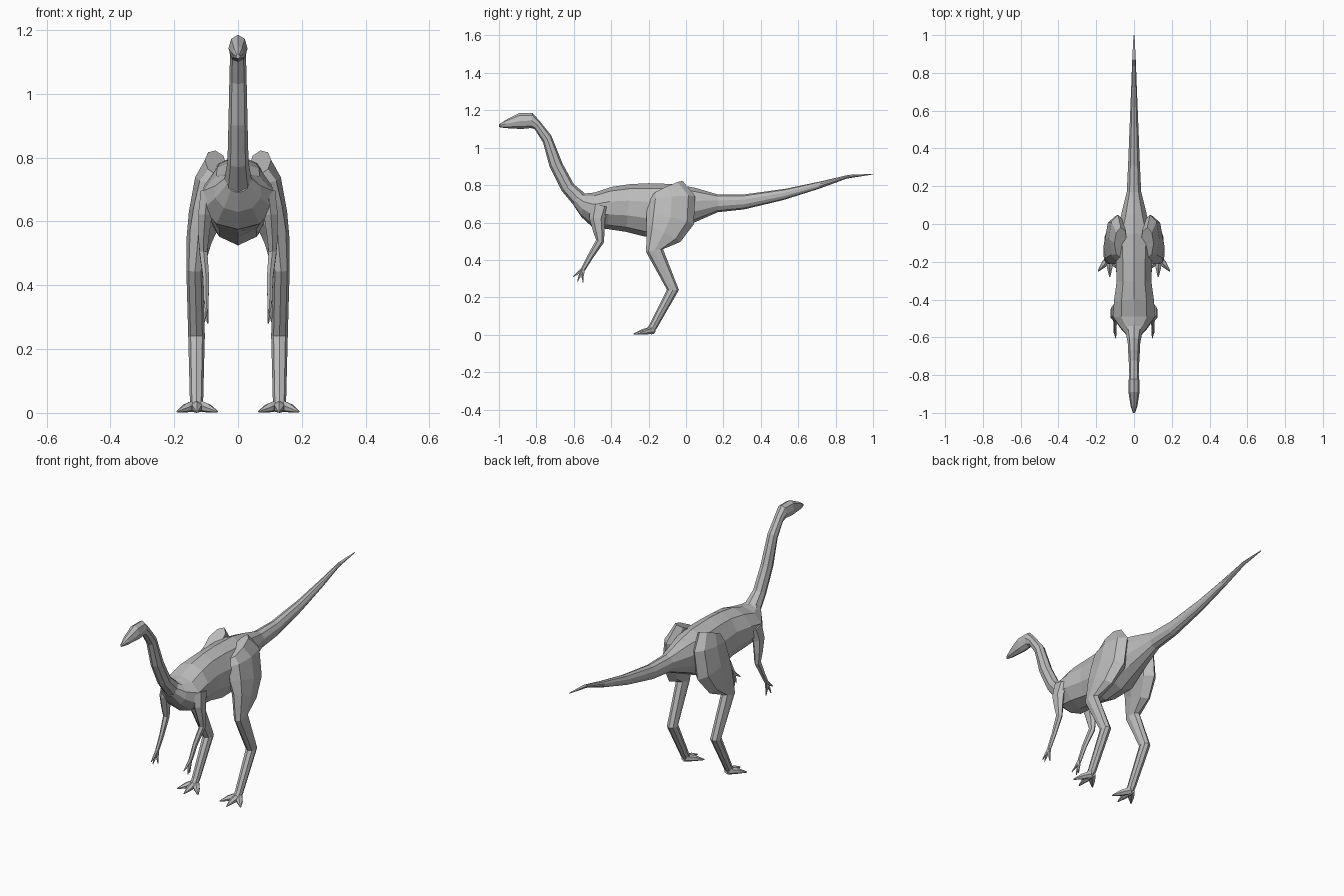
import bpy
from math import cos, sin, pi
from mathutils import Vector

cube = bpy.data.objects.get("Cube")
if cube:
    bpy.data.objects.remove(cube, do_unlink=True)

skin = bpy.data.materials.new("grey skin")
skin.use_nodes = True
grey = (0.5, 0.5, 0.5, 1)
skin.diffuse_color = grey
skin.node_tree.nodes["Principled BSDF"].inputs["Base Color"].default_value = grey


def skin_rings(name, rings, mirrored):
    """Bridge a list of equally sized rings into one closed, flat-shaded part."""
    n = len(rings[0])
    points = [p for ring in rings for p in ring]
    faces = [tuple(range(n)), tuple(reversed(range(len(points) - n, len(points))))]
    for r in range(len(rings) - 1):
        for i in range(n):
            j = (i + 1) % n
            faces.append((r * n + i, r * n + n + i, r * n + n + j, r * n + j))
    mesh = bpy.data.meshes.new(name)
    mesh.from_pydata(points, [], faces)
    mesh.materials.append(skin)
    obj = bpy.data.objects.new(name, mesh)
    bpy.context.scene.collection.objects.link(obj)
    # Make all normals point outwards
    bpy.context.view_layer.objects.active = obj
    bpy.ops.object.mode_set(mode='EDIT')
    bpy.ops.mesh.select_all(action='SELECT')
    bpy.ops.mesh.normals_make_consistent(inside=False)
    bpy.ops.object.mode_set(mode='OBJECT')
    if mirrored:
        obj.modifiers.new("other side", 'MIRROR')
    return obj


def ellipse(centre, side, up, sides):
    return [centre + side * sin(2 * pi * i / sides) + up * cos(2 * pi * i / sides)
            for i in range(sides)]


def spine(name, sections, sides=10):
    """Loft from (back point, belly point, half width) sections on the midline."""
    rings = []
    for ty, tz, by, bz, width in sections:
        top, bottom = Vector((0, ty, tz)), Vector((0, by, bz))
        rings.append(ellipse((top + bottom) / 2, Vector((width, 0, 0)),
                             (top - bottom) / 2, sides))
    return skin_rings(name, rings, False)


def limb(name, joints, sides=6):
    """Loft along (x, y, z, half width, half depth) joints, mirrored to both sides."""
    centres = [Vector(j[:3]) for j in joints]
    rings = []
    for k, (centre, joint) in enumerate(zip(centres, joints)):
        before, after = centres[max(k - 1, 0)], centres[min(k + 1, len(joints) - 1)]
        along = (after - before).normalized()
        depth = along.cross(Vector((1, 0, 0))).normalized()
        side = depth.cross(along)
        rings.append(ellipse(centre, side * joint[3], depth * joint[4], sides))
    return skin_rings(name, rings, True)


# Head and neck, running from the snout to inside the shoulders
spine("head_and_neck", [
    (-1, 1.125, -1, 1.11, .006),
    (-.96, 1.15, -.97, 1.105, .018),
    (-.89, 1.185, -.88, 1.1, .03),
    (-.82, 1.185, -.83, 1.105, .028),
    (-.78, 1.14, -.81, 1.1, .025),
    (-.72, 1.065, -.765, 1.03, .027),
    (-.66, .915, -.73, .9, .03),
    (-.6, .805, -.665, .77, .033),
    (-.54, .755, -.59, .68, .045),
    (-.48, .75, -.52, .6, .05),
], sides=8)

# Torso from the chest to the hips, then the tail
spine("torso_and_tail", [
    (-.58, .765, -.6, .69, .037),
    (-.54, .755, -.56, .63, .075),
    (-.49, .76, -.5, .575, .115),
    (-.4, .79, -.42, .565, .112),
    (-.3, .805, -.32, .55, .097),
    (-.2, .81, -.22, .525, .1),
    (-.05, .805, -.1, .535, .11),
    (.05, .785, .01, .585, .075),
    (.17, .75, .17, .655, .04),
    (.31, .75, .31, .67, .033),
    (.53, .78, .52, .72, .024),
    (.72, .82, .71, .78, .016),
    (.87, .855, .86, .835, .01),
    (1, .86, 1, .857, .003),
])

# Broad thighs that narrow through the knee into the shins and ankles
limb("legs", [
    (.07, -.1, .785, .035, .09),
    (.085, -.075, .73, .05, .125),
    (.1, -.085, .62, .055, .13),
    (.122, -.12, .54, .04, .1),
    (.135, -.168, .45, .027, .046),
    (.13, -.07, .24, .026, .032),
    (.13, -.175, .045, .021, .022),
    (.13, -.2, .012, .02, .02),
], sides=8)

# Three spread toes on each foot
for label, x, y in (("inner", .065, -.25), ("middle", .128, -.28), ("outer", .19, -.25)):
    limb(label + "_toes", [
        (.13, -.175, .025, .018, .02),
        (.13 + (x - .13) * .5, -.18 + (y + .18) * .5, .016, .017, .015),
        (x, y, .004, .003, .003),
    ])

# Shoulder muscles, arms and fingers
limb("arms", [
    (.095, -.46, .69, .025, .05),
    (.103, -.475, .62, .025, .042),
    (.108, -.465, .55, .019, .03),
    (.108, -.46, .5, .014, .022),
    (.1, -.51, .42, .011, .016),
    (.1, -.55, .35, .009, .012),
])
for label, x, y, z in (("front", .097, -.605, .31), ("middle", .105, -.58, .285),
                       ("rear", .095, -.55, .28)):
    limb(label + "_fingers", [
        (.1, -.545, .36, .007, .009),
        ((.1 + x) / 2, (y - .555) / 2, (z + .345) / 2, .006, .007),
        (x, y, z, .002, .002),
    ], sides=5)
